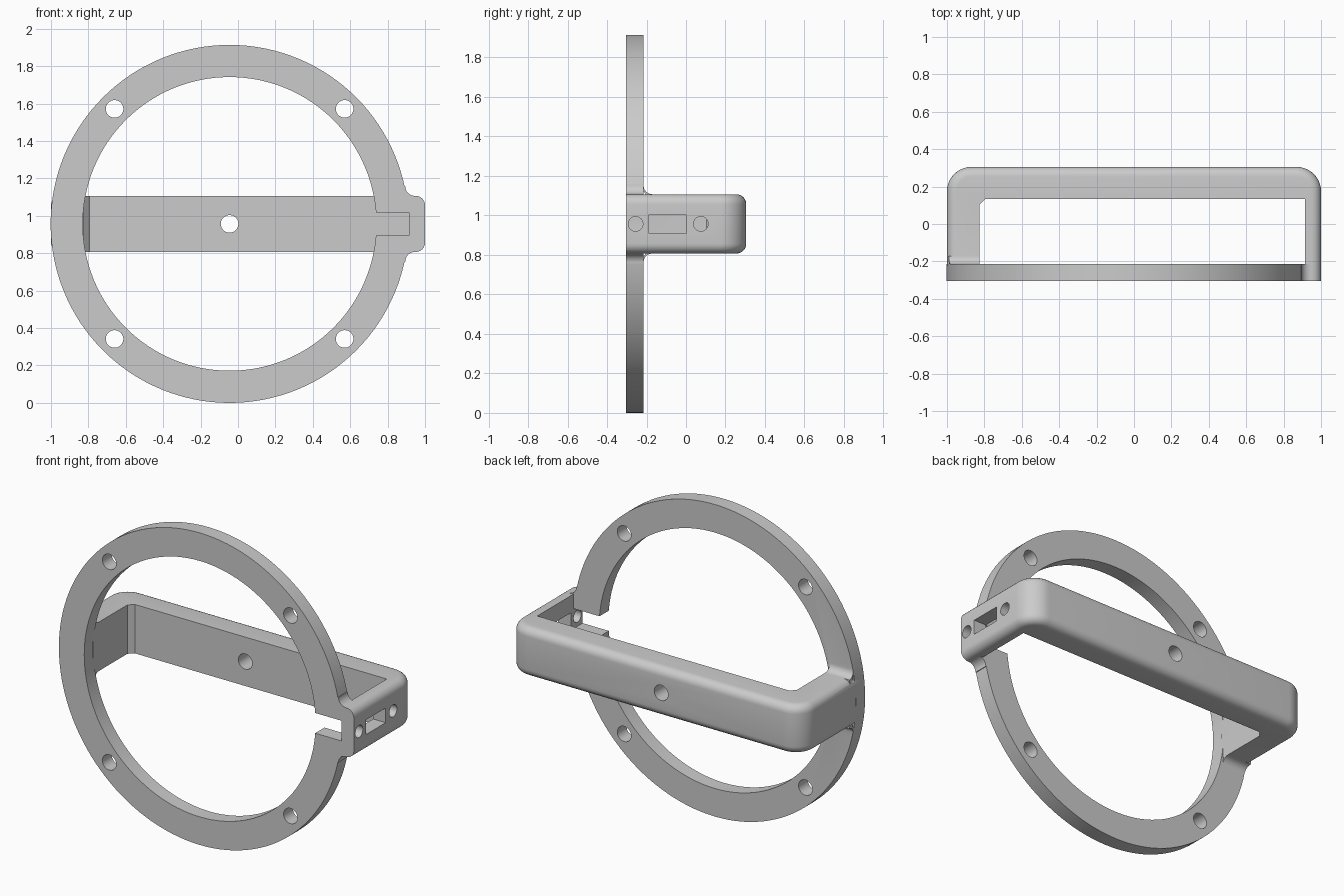
import bpy, bmesh, math
from mathutils import Vector

if "Cube" in bpy.data.objects:
    bpy.data.objects.remove(bpy.data.objects["Cube"])

CX, CZ = -0.045, 0.957          # ring centre
FRONT, RING_BACK, BACK = -0.305, -0.215, 0.305
HALF = 0.15                     # half height of the bracket

grey = bpy.data.materials.new("plain_grey")
grey.use_nodes = True
grey.diffuse_color = (0.6, 0.6, 0.6, 1)
grey.node_tree.nodes["Principled BSDF"].inputs["Base Color"].default_value = (0.6, 0.6, 0.6, 1)


def arc(cx, cy, r, a, b, n=10):
    steps = [math.radians(a + (b - a) * i / n) for i in range(n + 1)]
    return [(cx + r * math.cos(t), cy + r * math.sin(t)) for t in steps]


def to_object(name, bm):
    bmesh.ops.recalc_face_normals(bm, faces=bm.faces)
    mesh = bpy.data.meshes.new(name)
    bm.to_mesh(mesh)
    bm.free()
    mesh.materials.append(grey)
    obj = bpy.data.objects.new(name, mesh)
    bpy.context.collection.objects.link(obj)
    return obj


def extrude(points, place, depth):
    """Closed profile, placed in space by a function and pushed along depth."""
    bm = bmesh.new()
    face = bm.faces.new([bm.verts.new(place(*p)) for p in points])
    new = bmesh.ops.extrude_face_region(bm, geom=[face])["geom"]
    verts = [g for g in new if isinstance(g, bmesh.types.BMVert)]
    bmesh.ops.translate(bm, verts=verts, vec=Vector(depth))
    return bm


def along_y(name, points, y0, y1):
    return to_object(name, extrude(points, lambda x, z: (x, y0, z), (0, y1 - y0, 0)))


def along_x(name, points, x0, x1):
    return to_object(name, extrude(points, lambda y, z: (x0, y, z), (x1 - x0, 0, 0)))


def circle(cx, cy, r, n=32):
    return arc(cx, cy, r, 0, 360, n)[:-1]


def rect(x0, x1, y0, y1):
    return [(x0, y0), (x1, y0), (x1, y1), (x0, y1)]


def boolean(target, tool, operation):
    mod = target.modifiers.new(operation, "BOOLEAN")
    mod.operation, mod.solver, mod.object = operation, "EXACT", tool
    bpy.context.view_layer.update()
    bpy.context.view_layer.objects.active = target
    bpy.ops.object.modifier_apply(modifier=mod.name)
    bpy.data.objects.remove(tool)


# Flat ring
body = along_y("ring_bracket", circle(CX, CZ, 0.957, 128), FRONT, RING_BACK)
boolean(body, along_y("ring_opening", circle(CX, CZ, 0.785, 128), -0.5, 0.5), "DIFFERENCE")

# U-shaped bracket with rounded outer corners and edges
R = 0.13
outer = ([(1, FRONT)] + arc(1 - R, BACK - R, R, 0, 90)
         + arc(R - 1, BACK - R, R, 90, 180) + [(-1, RING_BACK - 0.01)])
inner = [(-0.825, RING_BACK - 0.01), (-0.825, 0.105), (-0.795, 0.135),
         (0.915, 0.135), (0.915, FRONT)]
bm = extrude(outer + inner, lambda x, y: (x, y, CZ - HALF), (0, 0, 2 * HALF))


def on_outer(v):
    return any((v.co.xy - Vector(p)).length < 1e-4 for p in outer)


rim = [e for e in bm.edges if all(on_outer(v) for v in e.verts)
       and abs(e.verts[0].co.z - e.verts[1].co.z) < 1e-4]
bmesh.ops.bevel(bm, geom=rim, offset=0.05, segments=6, profile=0.5, affect="EDGES")
boolean(body, to_object("bracket", bm), "UNION")

# Web joining the slotted arm to the ring, with concave fillets
upper = arc(0.945, 0.2, 0.05, 180, 270, 8)
half = [(0.84, 0.2)] + upper + [(0.95, 0.15)]
web = [(x, CZ + z) for x, z in half] + [(x, CZ - z) for x, z in reversed(half)]
boolean(body, along_y("arm_web", web, FRONT, RING_BACK), "UNION")

# Flared foot of the thick arm, trimmed to the ring outline
F = 0.045
curve = arc(RING_BACK + F, HALF + F, F, 180, 270, 8)
half = [(RING_BACK - 0.02, HALF + F)] + curve + [(RING_BACK + F, HALF - 0.05)]
for side in (1, -1):
    flare = along_x("arm_flare", [(y, CZ + side * z) for y, z in half], -1.02, -0.825)
    boolean(flare, along_y("trim", circle(CX, CZ, 0.957, 128), -0.5, 0.5), "INTERSECT")
    boolean(body, flare, "UNION")

# Cutouts: ring gap, screw holes, centre hole, arm slot and arm holes
cutters = [along_y("gap", rect(0.6, 0.915, CZ - 0.062, CZ + 0.062), -0.4, -0.1),
           along_y("centre_hole", circle(CX, CZ, 0.047), 0, 0.5),
           along_x("arm_slot", rect(-0.19, 0.003, CZ - 0.045, CZ + 0.045), 0.85, 1.1)]
cutters += [along_y("screw_hole", circle(CX + sx * 0.615, CZ + sz * 0.615, 0.047), -0.5, 0)
            for sx in (1, -1) for sz in (1, -1)]
cutters += [along_x("arm_hole", circle(y, CZ, 0.037), 0.85, 1.1) for y in (-0.255, 0.075)]
for cutter in cutters:
    boolean(body, cutter, "DIFFERENCE")

# Smooth shading with crisp edges
bpy.ops.object.select_all(action="DESELECT")
body.select_set(True)
bpy.context.view_layer.objects.active = body
bpy.ops.object.shade_smooth_by_angle(angle=math.radians(30))
